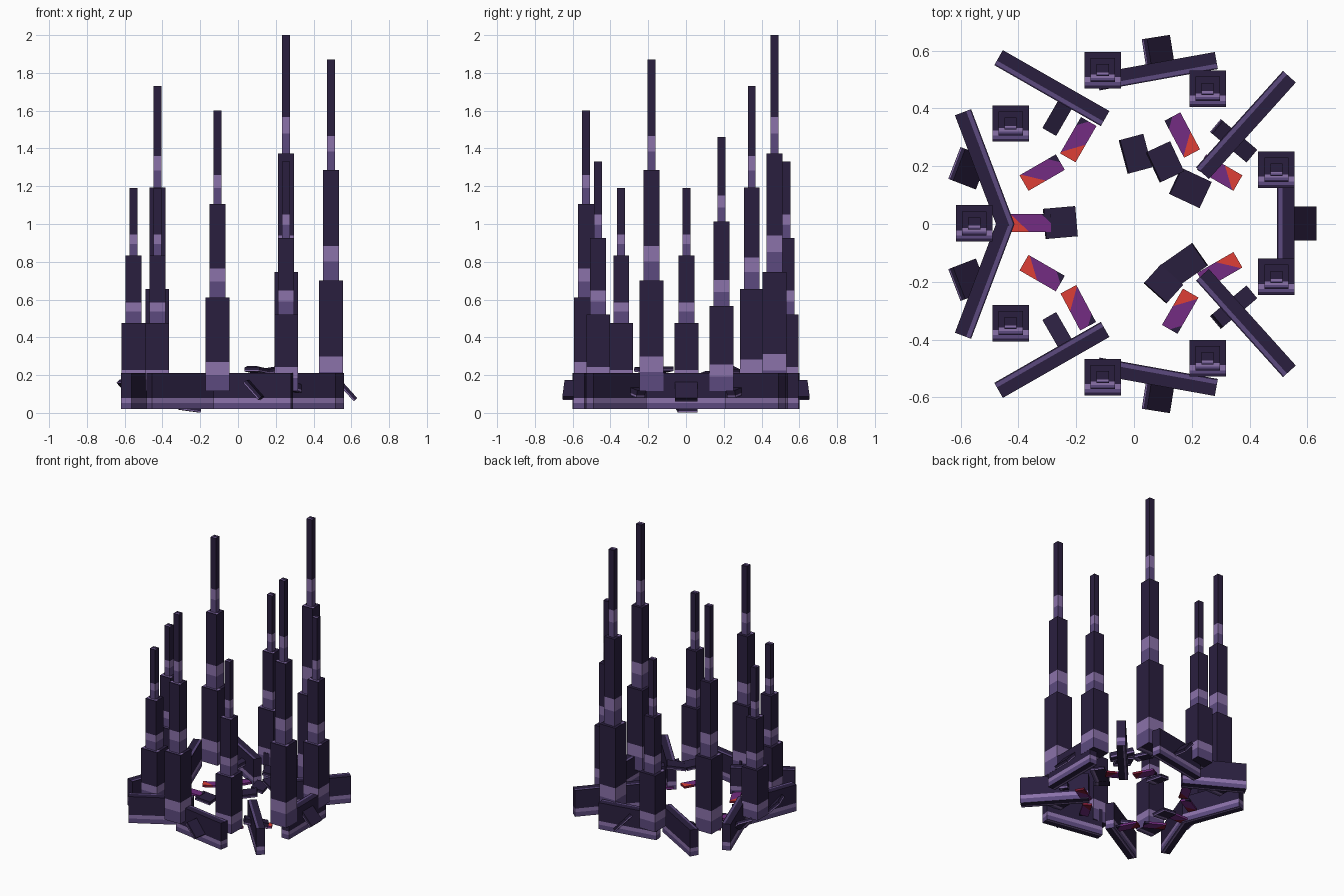
import bpy, bmesh, math
from mathutils import Matrix, Vector

if "Cube" in bpy.data.objects:
    bpy.data.objects.remove(bpy.data.objects["Cube"], do_unlink=True)


def make_material(name, rgb):
    lin = [((c / 255 + 0.055) / 1.055) ** 2.4 for c in rgb] + [1.0]
    m = bpy.data.materials.new(name)
    m.diffuse_color = lin
    m.use_nodes = True
    m.node_tree.nodes["Principled BSDF"].inputs["Base Color"].default_value = lin
    return m


DARK = make_material("dark violet", (42, 31, 63))
MID = make_material("mid violet", (92, 74, 126))
LIGHT = make_material("light violet", (139, 114, 170))
MAGENTA = make_material("magenta", (116, 44, 130))
RED = make_material("red", (222, 63, 54))
MAROON = make_material("maroon", (122, 26, 50))


def cut(bm, co, no):
    geom = bm.verts[:] + bm.edges[:] + bm.faces[:]
    bmesh.ops.bisect_plane(bm, geom=geom, plane_co=co, plane_no=no)


def finish(bm, name, size, loc, yaw, tilt, mats):
    bmesh.ops.scale(bm, vec=size, verts=bm.verts)
    me = bpy.data.meshes.new(name)
    bm.to_mesh(me)
    bm.free()
    for m in mats:
        me.materials.append(m)
    ob = bpy.data.objects.new(name, me)
    ob.matrix_world = (Matrix.Translation(loc) @ Matrix.Rotation(math.radians(yaw), 4, 'Z')
                       @ Matrix.Rotation(math.radians(tilt), 4, 'Y'))
    bpy.context.collection.objects.link(ob)


def banded_box(name, loc, size, yaw=0, tilt=0, top=(0, 0, 0)):
    """Box with mid and light bands low on its sides; top lists the strips of its upper face."""
    bm = bmesh.new()
    bmesh.ops.create_cube(bm, size=1)
    for f in (0.17, 0.31):
        cut(bm, (0, 0, f - 0.5), (0, 0, 1))
    for f in (0.08, 0.17, 0.31):
        cut(bm, (0, f - 0.5, 0), (0, 1, 0))
    bm.normal_update()
    for face in bm.faces:
        c = face.calc_center_median()
        y, z = c.y + 0.5, c.z + 0.5
        if face.normal.z > 0.5:
            strip = 0 if y < 0.08 else 1 if y < 0.17 else 2
            face.material_index = top[strip] if y < 0.31 else 0
        else:
            v = y if face.normal.z < -0.5 else z
            face.material_index = 1 if v < 0.17 else 2 if v < 0.31 else 0
    finish(bm, name, size, loc, yaw, tilt, (DARK, MID, LIGHT))


def plate(name, x, y, yaw):
    """Thin magenta plate with one red corner and one dark corner, maroon below."""
    bm = bmesh.new()
    bmesh.ops.create_cube(bm, size=1)
    n = Vector((1, 0.45, 0))
    cut(bm, n * (0.24 / n.length_squared), n)
    cut(bm, n * (-0.5 / n.length_squared), n)
    bm.normal_update()
    for face in bm.faces:
        d = face.calc_center_median().dot(n)
        red = 3 if face.normal.z < 0.5 else 1
        face.material_index = red if d > 0.24 else 2 if d < -0.5 else 0
    finish(bm, name, (0.145, 0.062, 0.015), (x, y, 0.035), yaw, 0, (MAGENTA, RED, DARK, MAROON))


# Stepped towers: three equal tiers that narrow upward
BASE = 0.117
towers = [(-0.108, 0.533, 1.33), (0.255, 0.468, 2.0), (0.493, 0.188, 1.46),
          (0.493, -0.183, 1.87), (0.255, -0.465, 1.33), (-0.108, -0.53, 1.6),
          (-0.427, -0.343, 1.19), (-0.427, 0.348, 1.73), (-0.553, 0.002, 1.19)]
for i, (x, y, h) in enumerate(towers):
    step = (h - BASE) / 3
    for t, w in enumerate((0.126, 0.084, 0.042)):
        banded_box(f"tower_{i + 1}_tier_{t + 1}", (x, y, BASE + step * (t + 0.5)),
                   (w, w, step), top=(0, 1, 2))


# Ring of low walls, each given by its two ends
def wall(name, x0, y0, x1, y1):
    mx, my = (x0 + x1) / 2, (y0 + y1) / 2
    dx, dy = x1 - x0, y1 - y0
    yaw = math.atan2(dy, dx)
    # the banded long edge of the top lies on the inner side
    if -math.sin(yaw) * mx + math.cos(yaw) * my < 0:
        yaw += math.pi
    banded_box(name, (mx, my, 0.115), (math.hypot(dx, dy), 0.06, 0.19),
               math.degrees(yaw), top=(0, 1, 1))


wall("wall_east", 0.525, -0.213, 0.525, 0.213)
for s, side in ((1, "back"), (-1, "front")):
    wall(f"wall_{side}_inner", -0.469, 0.576 * s, -0.10, 0.365 * s)
    wall(f"wall_{side}", -0.125, 0.492 * s, 0.285, 0.566 * s)
    wall(f"wall_{side}_corner", 0.538, 0.510 * s, 0.237, 0.176 * s)
    wall(f"wall_{side}_west", -0.592, 0.387 * s, -0.442, -0.01 * s)

# Slabs leaning against the walls, all sloping down toward +x
banded_box("leaning_slab_east", (0.575, 0.002, 0.122), (0.14, 0.118, 0.025), 0, 48)
for s, side in ((1, "back"), (-1, "front")):
    banded_box(f"leaning_slab_{side}", (0.085, 0.588 * s, 0.122),
               (0.12, 0.12, 0.025), 9 * s, 48)
    banded_box(f"leaning_slab_{side}_west", (-0.574, 0.193 * s, 0.125),
               (0.12, 0.118, 0.025), -21 * s, 45)
    banded_box(f"leaning_slab_{side}_inner", (-0.258, 0.38 * s, 0.12),
               (0.14, 0.055, 0.03), (240 if s > 0 else 120), 20)
    banded_box(f"cross_slab_{side}", (0.345, 0.288 * s, 0.12),
               (0.16, 0.058, 0.04), -40 * s, 15)

# Inner ring of coloured plates, yaw pointing to the red end
for i, (x, y, yaw) in enumerate([
        (-0.193, 0.292, 240), (-0.318, 0.178, 210), (-0.36, 0.003, 180),
        (-0.318, -0.17, 150), (-0.193, -0.29, 118), (0.167, 0.308, -62),
        (0.297, 0.178, -30), (0.297, -0.16, 30), (0.16, -0.302, 60)]):
    plate(f"floor_plate_{i + 1}", x, y, yaw)

# Loose slabs in the middle
for i, (x, y, z, lx, ly, yaw, tilt) in enumerate([
        (-0.255, 0.005, 0.021, 0.11, 0.105, 5, 8),
        (0.005, 0.243, 0.08, 0.085, 0.12, 15, 12),
        (0.107, 0.215, 0.228, 0.09, 0.115, 25, 12),
        (0.195, 0.125, 0.20, 0.115, 0.10, -25, 10),
        (0.102, -0.208, 0.225, 0.085, 0.105, 48, 8),
        (0.175, -0.142, 0.225, 0.13, 0.095, 35, -8)]):
    banded_box(f"loose_slab_{i + 1}", (x, y, z), (lx, ly, 0.024), yaw, tilt)
